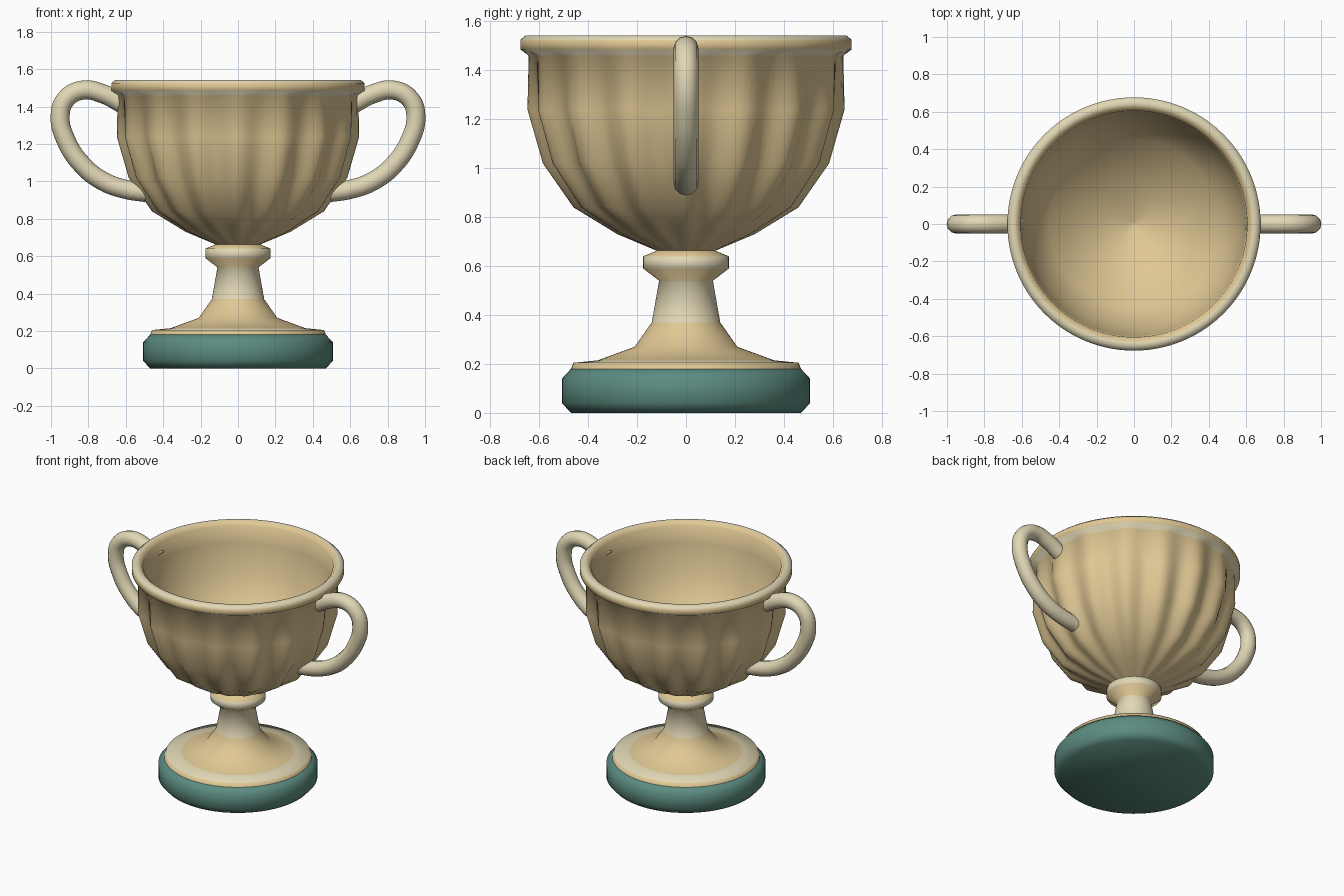
import bpy
import bmesh
from math import sin, cos, pi, radians

cube = bpy.data.objects.get("Cube")
if cube:
    bpy.data.objects.remove(cube, do_unlink=True)


def make_material(name, rgb):
    mat = bpy.data.materials.new(name)
    mat.use_nodes = True
    mat.diffuse_color = (*rgb, 1)
    bsdf = next(n for n in mat.node_tree.nodes if n.type == "BSDF_PRINCIPLED")
    bsdf.inputs["Base Color"].default_value = (*rgb, 1)
    return mat


GOLD = make_material("warm gold", (0.75, 0.58, 0.3))
CREAM = make_material("pale cream", (0.75, 0.68, 0.46))
GREEN = make_material("dark green", (0.107, 0.262, 0.216))


def smooth(obj, angle):
    bpy.ops.object.select_all(action="DESELECT")
    obj.select_set(True)
    bpy.context.view_layer.objects.active = obj
    bpy.ops.object.shade_smooth_by_angle(angle=radians(angle))


def lathe(name, profile, mats, cream_steps=(), segments=64, flutes=0):
    """Spin (radius, height, flute depth) points; cream_steps lists the steps in the second colour."""
    bm = bmesh.new()
    rings = []
    for point in profile:
        r, z = point[:2]
        depth = point[2] if len(point) > 2 else 0
        if r == 0:
            rings.append([bm.verts.new((0, 0, z))] * segments)
            continue
        ring = []
        for i in range(segments):
            a = 2 * pi * i / segments
            rr = r - depth * (1 - cos(flutes * a)) / 2
            ring.append(bm.verts.new((rr * cos(a), rr * sin(a), z)))
        rings.append(ring)
    for step, (low, high) in enumerate(zip(rings, rings[1:])):
        for i in range(segments):
            j = (i + 1) % segments
            corners = list(dict.fromkeys((low[i], low[j], high[j], high[i])))
            face = bm.faces.new(corners)
            face.material_index = int(step in cream_steps)
    bmesh.ops.recalc_face_normals(bm, faces=bm.faces)
    mesh = bpy.data.meshes.new(name)
    bm.to_mesh(mesh)
    bm.free()
    for mat in mats:
        mesh.materials.append(mat)
    obj = bpy.data.objects.new(name, mesh)
    bpy.context.collection.objects.link(obj)
    smooth(obj, 85)
    return obj


# Green plinth with chamfered edges
lathe("plinth", [(0, 0), (0.47, 0), (0.507, 0.04), (0.507, 0.14), (0.47, 0.18), (0, 0.18)],
      [GREEN])

# Foot, stem, collar, fluted bowl, rim and inner wall turned as one piece
stem = [(0, 0.17), (0.47, 0.18), (0.46, 0.205), (0.36, 0.215), (0.21, 0.27),
        (0.14, 0.37), (0.11, 0.54), (0.175, 0.59), (0.175, 0.64), (0.12, 0.663)]
wall = [(0.28, 0.73, 0.012), (0.46, 0.84, 0.033), (0.585, 1.02, 0.044),
        (0.648, 1.24, 0.038), (0.643, 1.46, 0.012)]
rim = [(0.677, 1.485), (0.677, 1.525), (0.655, 1.543), (0.63, 1.543), (0.605, 1.52)]
inner = [(0.597, 1.4), (0.56, 1.19), (0.45, 0.97), (0.012, 0.705), (0, 0.705)]
rim_start = len(stem) + len(wall)
lathe("goblet", stem + wall + rim + inner, [GOLD, CREAM],
      cream_steps=(2, 5, 7, rim_start - 1, rim_start + 1, rim_start + 2),
      segments=160, flutes=16)

# Pair of round looped handles
path = [(0.615, 1.413), (0.72, 1.467), (0.83, 1.488), (0.92, 1.44), (0.951, 1.35),
        (0.92, 1.22), (0.83, 1.085), (0.72, 1.0), (0.6, 0.957), (0.49, 0.94)]
for side, sign in (("left", 1), ("right", -1)):
    curve = bpy.data.curves.new(side + "_handle", "CURVE")
    curve.dimensions = "3D"
    curve.bevel_depth = 0.051
    curve.bevel_resolution = 4
    curve.resolution_u = 5
    curve.use_fill_caps = True
    spline = curve.splines.new("BEZIER")
    spline.bezier_points.add(len(path) - 1)
    for bp, (x, z) in zip(spline.bezier_points, path):
        bp.co = (sign * x, 0, z)
        bp.handle_left_type = bp.handle_right_type = "AUTO"
    curve.materials.append(CREAM)
    handle = bpy.data.objects.new(side + "_handle", curve)
    bpy.context.collection.objects.link(handle)
    bpy.ops.object.select_all(action="DESELECT")
    handle.select_set(True)
    bpy.context.view_layer.objects.active = handle
    bpy.ops.object.convert(target="MESH")
    smooth(bpy.context.view_layer.objects.active, 50)
